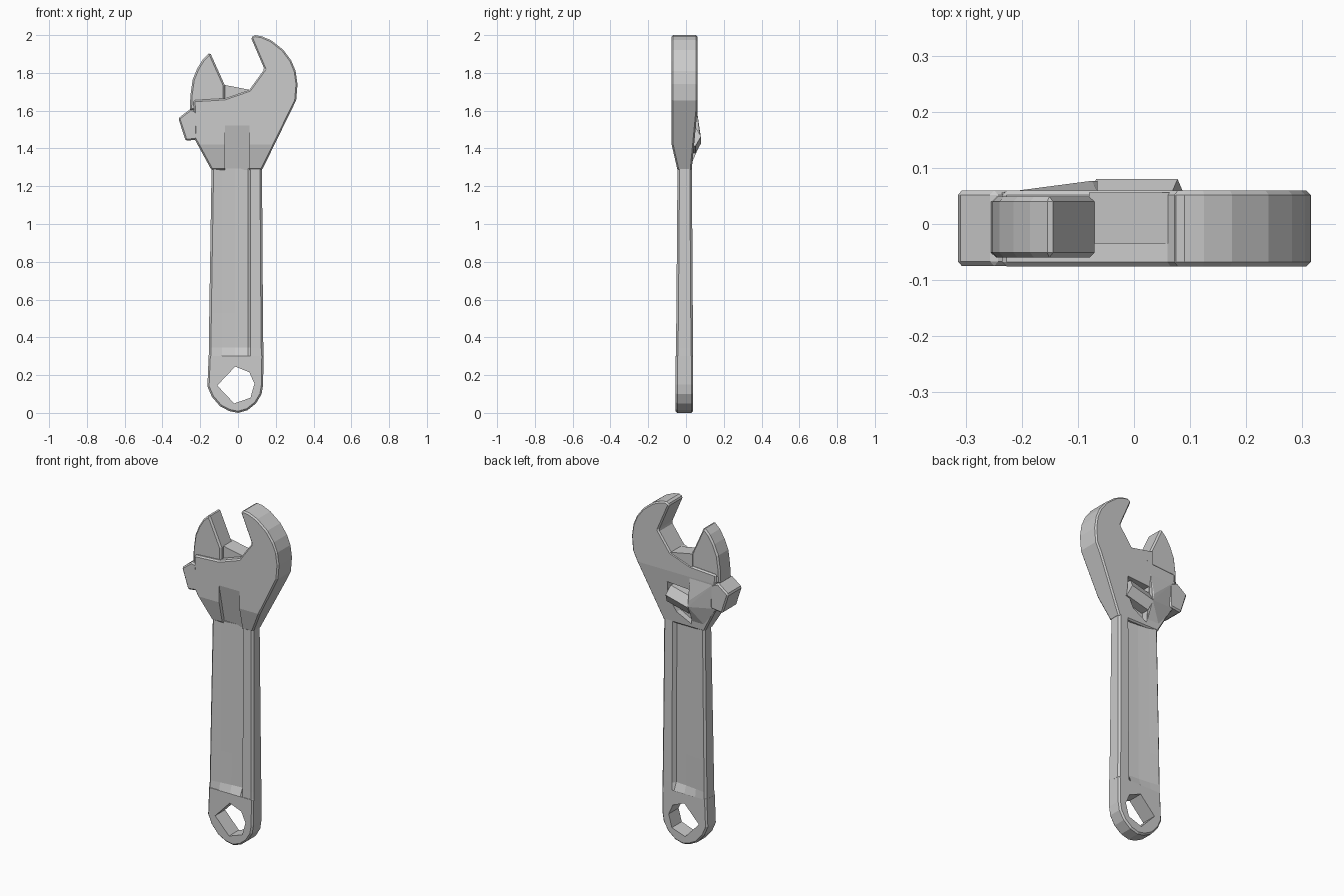
import bpy, bmesh
from mathutils import Vector, Matrix

if "Cube" in bpy.data.objects:
    bpy.data.objects.remove(bpy.data.objects["Cube"])


def finish(bm, name):
    bmesh.ops.recalc_face_normals(bm, faces=bm.faces[:])
    me = bpy.data.meshes.new(name)
    bm.to_mesh(me)
    bm.free()
    ob = bpy.data.objects.new(name, me)
    bpy.context.collection.objects.link(ob)
    return ob


def prism(pts, a, b, axis='Y'):
    """Extrude an xz outline along y, or a yz outline along x."""
    bm = bmesh.new()
    co = (lambda p, t: (p[0], t, p[1])) if axis == 'Y' else (lambda p, t: (t, p[0], p[1]))
    face = bm.faces.new([bm.verts.new(co(p, a)) for p in pts])
    ext = bmesh.ops.extrude_face_region(bm, geom=[face])
    step = Vector(co((0, 0), b - a))
    bmesh.ops.translate(bm, vec=step, verts=[v for v in ext['geom'] if isinstance(v, bmesh.types.BMVert)])
    return bm


def apply(ob, kind, **settings):
    mod = ob.modifiers.new(kind, kind)
    for k, v in settings.items():
        setattr(mod, k, v)
    bpy.context.view_layer.objects.active = ob
    bpy.ops.object.modifier_apply(modifier=mod.name)


def cut(ob, cutter):
    apply(ob, 'BOOLEAN', object=cutter, operation='DIFFERENCE', solver='EXACT')
    bpy.data.objects.remove(cutter)


def chamfer(ob, width):
    apply(ob, 'BEVEL', width=width, segments=1, limit_method='ANGLE', angle_limit=0.7)


# Rounded handle end with the hanging hole
end_outline = [(-.155, .31), (-.162, .14), (-.138, .085), (-.095, .035), (-.045, .009), (0, .0),
               (.05, .014), (.095, .05), (.125, .1), (.133, .15), (.135, .31)]
hole = [(-.015, .245), (.06, .215), (.087, .155), (.066, .08), (-.02, .05), (-.11, .145)]
end = finish(prism(end_outline, -.055, .037), "handle_end")
chamfer(end, .009)
cut(end, finish(prism(hole, -.2, .2), "hole_cutter"))


# Handle shank: lofted section, sloping floor dropping to a groove on each face
def section(z, xl, xr, yf, yb, d):
    c = .011
    face = [(xl + c, 0), (-.085, .35), (-.015, .75), (.052, 1), (.066, 0), (xr - c, 0)]
    pts = [(x, yf + k * d) for x, k in face] + [(xr, yf + c), (xr, yb - c)]
    pts += [(x, yb - k * d) for x, k in reversed(face)] + [(xl, yb - c), (xl, yf + c)]
    return [(x, y, z) for x, y in pts]


bm = bmesh.new()
rings = [[bm.verts.new(p) for p in section(*s)] for s in (
    (.30, -.155, .135, -.054, .037, .0),
    (.345, -.154, .134, -.053, .037, .021),
    (.53, -.152, .132, -.051, .036, .021),
    (1.295, -.140, .127, -.045, .031, .021))]
for lo, hi in zip(rings, rings[1:]):
    for i in range(len(lo)):
        j = (i + 1) % len(lo)
        bm.faces.new((lo[i], lo[j], hi[j], hi[i]))
bm.faces.new(rings[0])
bm.faces.new(rings[-1])
finish(bm, "handle_shank")

# Head with the fixed jaw, thinning down to the shank
head_outline = [(-.14, 1.285), (.127, 1.285), (.308, 1.655), (.315, 1.74), (.305, 1.81), (.282, 1.865),
                (.24, 1.922), (.175, 1.973), (.125, 1.994), (.09, 2.0), (.068, 1.988), (.14, 1.82),
                (.06, 1.71), (-.07, 1.665), (-.235, 1.655), (-.23, 1.45)]
bm = prism(head_outline, -.076, .06)
for z in (1.42, 1.6):
    bmesh.ops.bisect_plane(bm, geom=bm.verts[:] + bm.edges[:] + bm.faces[:],
                           plane_co=(0, 0, z), plane_no=(0, 0, 1))
for v in bm.verts:
    if v.co.y < 0:
        v.co.y = -.076 + .031 * max(0, 1.42 - v.co.z) / .135
    else:
        v.co.y = .06 - .03 * max(0, 1.6 - v.co.z) / .315
head = finish(bm, "head_fixed_jaw")
chamfer(head, .008)
# Front run-out of the handle groove and the rear pocket for the worm
ramp = [(-.12, 1.27), (-.022, 1.27), (-.078, 1.53), (-.12, 1.53)]
cut(head, finish(prism(ramp, -.07, .062, 'X'), "ramp_cutter"))
pocket = [(-.06, 1.31), (.035, 1.36), (.085, 1.44), (.085, 1.53), (-.06, 1.52)]
cut(head, finish(prism(pocket, .0, .2), "pocket_cutter"))

# Slide rail between the jaws
finish(prism([(-.08, 1.738), (.062, 1.71), (.1, 1.62), (-.08, 1.62)], -.035, .056), "slide_rail")

# Movable jaw
jaw = finish(prism([(-.255, 1.60), (-.252, 1.68), (-.24, 1.765), (-.215, 1.825), (-.185, 1.873), (-.148, 1.908),
                    (-.07, 1.735), (-.07, 1.62)], -.06, .049), "movable_jaw")
chamfer(jaw, .009)

# Jaw foot poking out of the side of the head
foot = finish(prism([(-.316, 1.56), (-.25, 1.61), (-.2, 1.59), (-.2, 1.45), (-.235, 1.445), (-.277, 1.44)],
                    -.075, .06), "jaw_foot")
chamfer(foot, .008)

# Raised cheek on the back beside the worm
bm = bmesh.new()
for p in [(-.235, .056, 1.61), (-.23, .046, 1.45), (-.14, .034, 1.33), (-.065, .034, 1.33), (-.065, .058, 1.60),
          (-.075, .077, 1.47), (-.065, .077, 1.43), (-.235, .02, 1.61), (-.23, .02, 1.45),
          (-.14, .01, 1.33), (-.065, .01, 1.33), (-.065, .01, 1.6)]:
    bm.verts.new(p)
bmesh.ops.convex_hull(bm, input=bm.verts[:])
finish(bm, "back_cheek")

# Six-sided adjusting worm in the pocket
bm = bmesh.new()
bmesh.ops.create_cone(bm, cap_ends=True, segments=6, radius1=.06, radius2=.06, depth=.15,
                      matrix=Matrix.Translation((.005, .02, 1.445)) @ Matrix.Rotation(-.25, 4, 'Y')
                      @ Matrix.Rotation(1.5708, 4, 'Y'))
finish(bm, "adjusting_worm")
